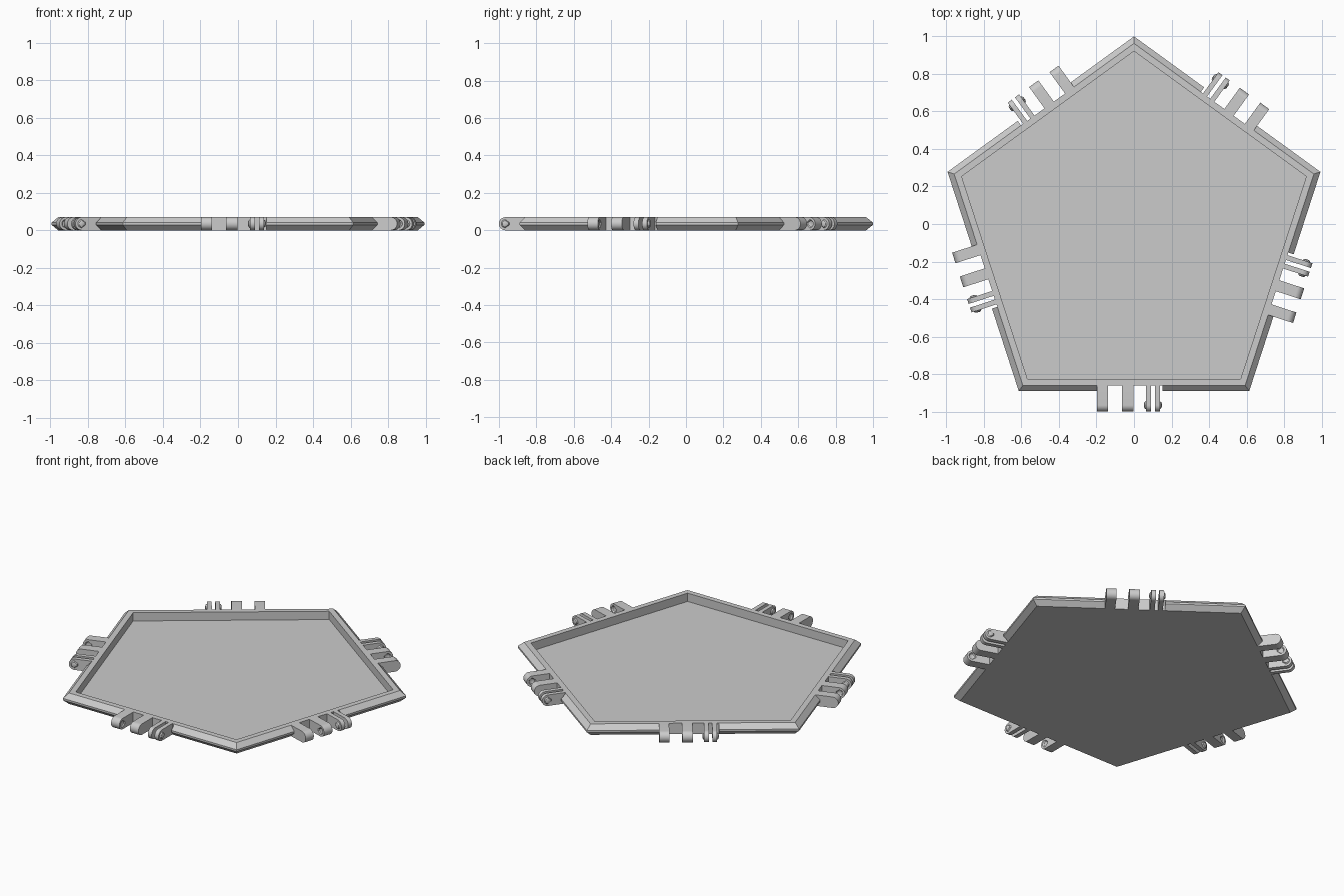
import bpy, bmesh, math
from mathutils import Matrix, Vector

cube = bpy.data.objects.get("Cube")
if cube:
    bpy.data.objects.remove(cube, do_unlink=True)

RADIUS, CENTRE_Y = 1.045, -0.045
APOTHEM = RADIUS * math.cos(math.pi / 5)
BEVEL, RIM, HEIGHT, FLOOR = 0.03, 0.034, 0.07, 0.017
TAN = math.tan(math.pi / 5)
CORE = APOTHEM - BEVEL            # distance from centre to the upright rim wall
PIN = APOTHEM + 0.075             # distance from centre to the hinge axis
MID = HEIGHT / 2

grey = bpy.data.materials.new("light_grey")
grey.use_nodes = True
colour = (0.6, 0.6, 0.6, 1)
grey.diffuse_color = colour
grey.node_tree.nodes["Principled BSDF"].inputs["Base Color"].default_value = colour


def loft(bm, rings):
    """Skin a row of equal-length rings and cap both ends."""
    loops = [[bm.verts.new(p) for p in ring] for ring in rings]
    for a, b in zip(loops, loops[1:]):
        for i in range(len(a)):
            j = (i + 1) % len(a)
            bm.faces.new((a[i], a[j], b[j], b[i]))
    bm.faces.new(loops[0][::-1])
    bm.faces.new(loops[-1])


def finish(name, bm, side=0):
    bmesh.ops.recalc_face_normals(bm, faces=bm.faces)
    turn = Matrix.Rotation(side * math.tau / 5, 4, "Z")
    bmesh.ops.transform(bm, matrix=Matrix.Translation((0, CENTRE_Y, 0)) @ turn, verts=bm.verts)
    mesh = bpy.data.meshes.new(name)
    bm.to_mesh(mesh)
    bm.free()
    mesh.materials.append(grey)
    obj = bpy.data.objects.new(name, mesh)
    bpy.context.collection.objects.link(obj)
    bpy.ops.object.select_all(action="DESELECT")
    obj.select_set(True)
    bpy.context.view_layer.objects.active = obj
    bpy.ops.object.shade_smooth_by_angle(angle=math.radians(30))


def pentagon(apothem, z):
    r = apothem / math.cos(math.pi / 5)
    return [Vector((r * math.sin(-k * math.tau / 5), r * math.cos(k * math.tau / 5), z))
            for k in range(5)]


# Tray: floor with a raised rim
bm = bmesh.new()
loft(bm, [pentagon(CORE, 0), pentagon(CORE, HEIGHT),
          pentagon(CORE - RIM, HEIGHT), pentagon(CORE - RIM, FLOOR)])
finish("tray", bm)


# Bevelled edge strip, mitred at the corner and square at the hinge
def edge_strip(bm, sign, start):
    section = [(CORE, 0), (APOTHEM, MID - 0.006), (APOTHEM, MID + 0.006), (CORE, HEIGHT)]
    loft(bm, [[Vector((start, -d, z)) for d, z in section],
              [Vector((sign * d * TAN, -d, z)) for d, z in section]])


# Hinge tab with a rounded end; a positive cap is a knob, a negative one a dimple
def hinge_tab(bm, x0, x1, cap0=0, cap1=0):
    steps = 20
    angles = [math.pi / 2 - math.pi * i / steps for i in range(steps + 1)]
    back = [(CORE - 0.002, 0), (CORE - 0.002, HEIGHT)]
    outline = [(PIN + MID * math.cos(a), MID + MID * math.sin(a)) for a in angles] + back

    def circle(x, r):
        pts = []
        for d, z in outline:
            v = Vector((d - PIN, z - MID)).normalized() * r
            pts.append(Vector((x, -PIN - v.x, MID + v.y)))
        return pts

    def cap(x, out, size):
        if not size:
            return []
        return [circle(x, 0.022), circle(x + out * size * 0.7, 0.017),
                circle(x + out * size, 0.009)]

    flat = [[Vector((x, -d, z)) for d, z in outline] for x in (x0, x1)]
    loft(bm, cap(x0, -1, cap0)[::-1] + flat + cap(x1, 1, cap1))


for side in range(5):
    bm = bmesh.new()
    edge_strip(bm, -1, -0.197)
    edge_strip(bm, 1, 0.152)
    finish(f"edge_bevel_{side + 1}", bm, side)

    # Two thick socket tabs and a split pair of springy snap tabs
    bm = bmesh.new()
    hinge_tab(bm, -0.197, -0.138, cap1=-0.01)
    hinge_tab(bm, -0.064, -0.003, cap0=-0.01)
    finish(f"socket_tabs_{side + 1}", bm, side)
    bm = bmesh.new()
    hinge_tab(bm, 0.063, 0.09, cap0=0.01)
    hinge_tab(bm, 0.111, 0.138, cap1=0.01)
    finish(f"snap_tabs_{side + 1}", bm, side)
